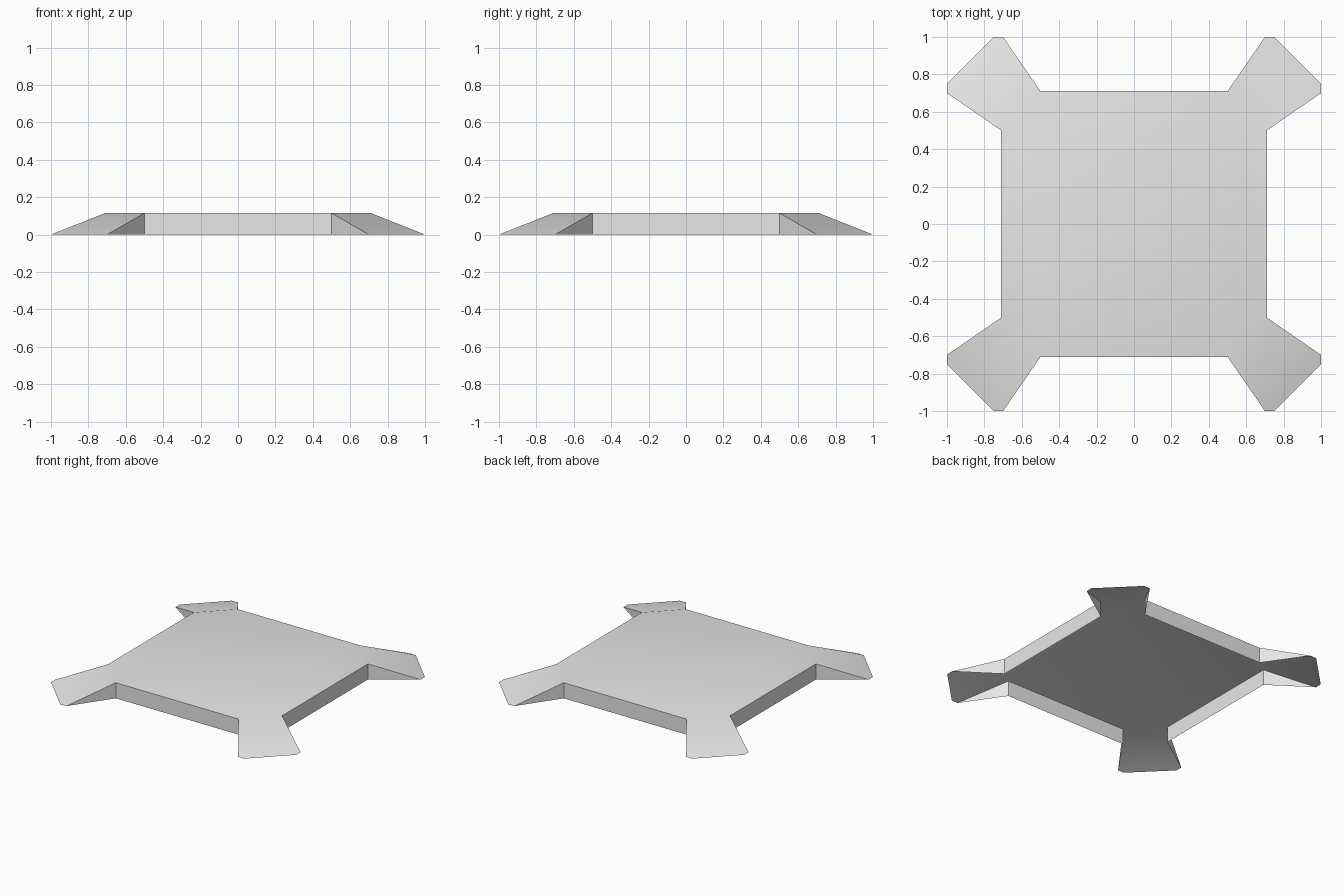
import bpy, bmesh
from math import radians
from mathutils import Matrix, Vector

cube = bpy.data.objects.get("Cube")
if cube:
    bpy.data.objects.remove(cube, do_unlink=True)

HEIGHT = 0.115   # height of the raised deck

# one corner arm, anticlockwise: inner right, tip outline, inner left
INNER_R, INNER_L = (0.71, 0.5), (0.5, 0.71)
TIP = [(1.0, 0.7), (1.0, 0.75), (0.75, 1.0), (0.7, 1.0)]

mat = bpy.data.materials.new("light grey")
mat.use_nodes = True
grey = (0.8, 0.8, 0.8, 1)
mat.diffuse_color = grey
mat.node_tree.nodes["Principled BSDF"].inputs["Base Color"].default_value = grey

bm = bmesh.new()


def vert(point, z, turn):
    return bm.verts.new(turn @ Vector((*point, z)))


# four arms, each sloping from the deck down to the ground
corners = []
for i in range(4):
    turn = Matrix.Rotation(radians(90 * i), 3, 'Z')
    right, left = vert(INNER_R, HEIGHT, turn), vert(INNER_L, HEIGHT, turn)
    right_low, left_low = vert(INNER_R, 0, turn), vert(INNER_L, 0, turn)
    tip = [vert(p, 0, turn) for p in TIP]
    bm.faces.new([right, *tip, left])           # sloping top
    bm.faces.new([right_low, tip[0], right])    # side walls
    bm.faces.new([tip[-1], left_low, left])
    corners.append((right, left, right_low, left_low))

# straight walls between the arms
for i, (_, left, _, left_low) in enumerate(corners):
    right, _, right_low, _ = corners[(i + 1) % 4]
    bm.faces.new([left_low, right_low, right, left])

# flat deck, open underneath
bm.faces.new([v for c in corners for v in c[:2]])

mesh = bpy.data.meshes.new("platform")
bm.to_mesh(mesh)
bm.free()
mesh.materials.append(mat)
platform = bpy.data.objects.new("platform", mesh)
bpy.context.collection.objects.link(platform)

# soft fold on top, crisp walls
bpy.ops.object.select_all(action='DESELECT')
platform.select_set(True)
bpy.context.view_layer.objects.active = platform
bpy.ops.object.shade_smooth_by_angle(angle=radians(30))
